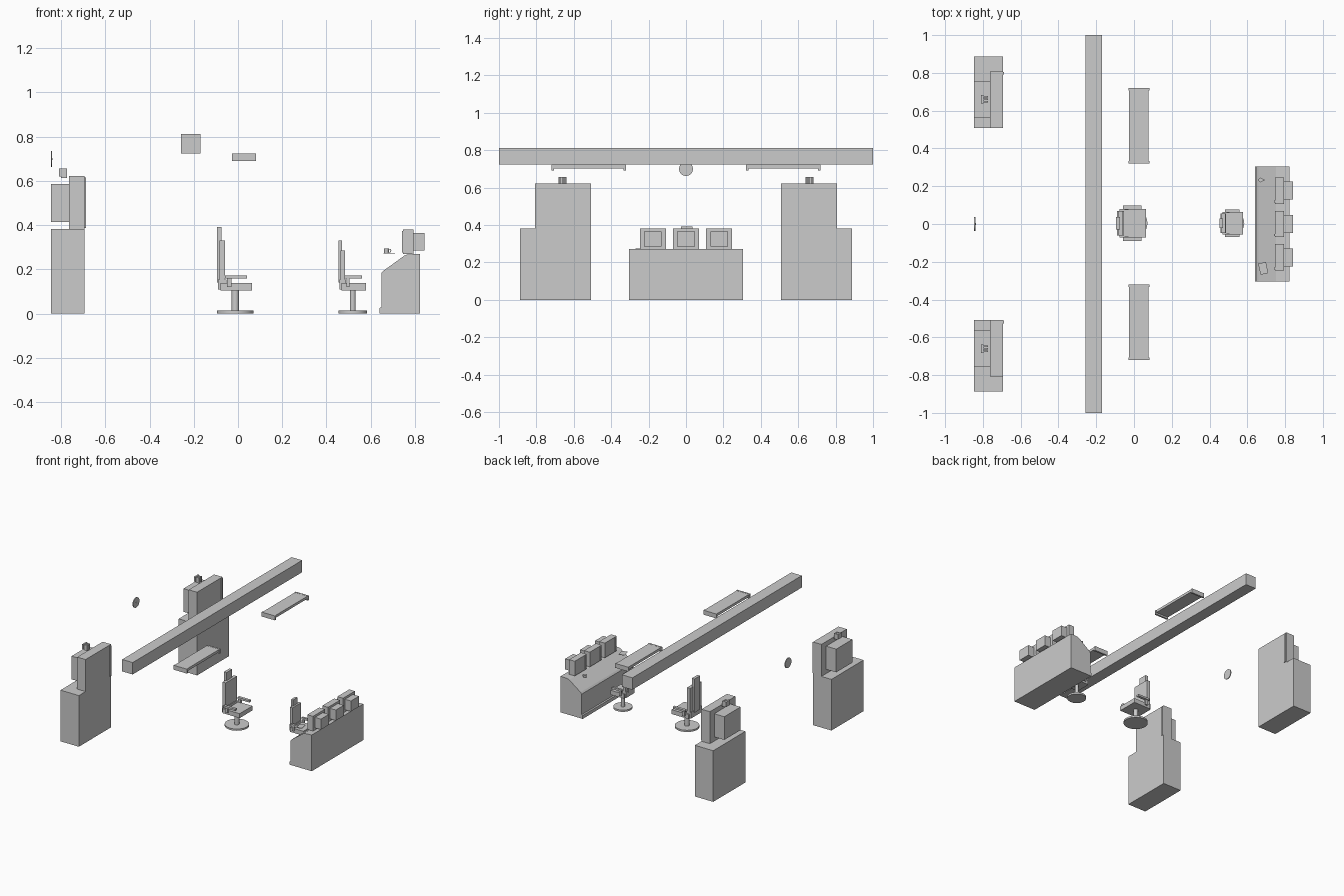
import bpy, bmesh, math
from mathutils import Matrix

if "Cube" in bpy.data.objects:
    bpy.data.objects.remove(bpy.data.objects["Cube"])


def finish(name, bm):
    bmesh.ops.recalc_face_normals(bm, faces=bm.faces)
    mesh = bpy.data.meshes.new(name)
    bm.to_mesh(mesh)
    bm.free()
    ob = bpy.data.objects.new(name, mesh)
    bpy.context.collection.objects.link(ob)
    return ob


def box(name, x, y, z):
    """Box from (min, max) ranges."""
    bm = bmesh.new()
    bmesh.ops.create_cube(bm, size=1)
    for v in bm.verts:
        v.co = [r[0] + (c + 0.5) * (r[1] - r[0]) for r, c in zip((x, y, z), v.co)]
    return finish(name, bm)


def cylinder(name, centre, r, depth, axis='Z', r2=None, sides=24):
    bm = bmesh.new()
    turn = Matrix.Rotation(math.pi / 2, 4, 'Y') if axis == 'X' else Matrix()
    bmesh.ops.create_cone(bm, cap_ends=True, segments=sides, radius1=r,
                          radius2=r if r2 is None else r2, depth=depth,
                          matrix=Matrix.Translation(centre) @ turn)
    ob = finish(name, bm)
    bpy.ops.object.select_all(action='DESELECT')
    bpy.context.view_layer.objects.active = ob
    ob.select_set(True)
    bpy.ops.object.shade_smooth_by_angle()
    return ob


def extrude_y(name, profile, y0, y1):
    """Side profile in x, z swept along y."""
    bm = bmesh.new()
    face = bm.faces.new([bm.verts.new((x, y0, z)) for x, z in profile])
    res = bmesh.ops.extrude_face_region(bm, geom=[face])
    for v in res['geom']:
        if isinstance(v, bmesh.types.BMVert):
            v.co.y = y1
    return finish(name, bm)


def span(a, b, s):
    return sorted((a * s, b * s))


# Ceiling beam
box("ceiling_beam", (-0.257, -0.17), (-1, 1), (0.723, 0.812))

# Ceiling lamps, cabinets and large monitors on both sides
for side, s in (("left", -1), ("right", 1)):
    box(f"lamp_body_{side}", (-0.026, 0.078), span(0.332, 0.712, s), (0.703, 0.722))
    for i, (a, b) in enumerate(((0.32, 0.333), (0.707, 0.72))):
        box(f"lamp_end_{side}_{i}", (-0.028, 0.081), span(a, b, s), (0.69, 0.723))

    box(f"cabinet_{side}", (-0.846, -0.694), span(0.508, 0.887, s), (0, 0.382))
    box(f"large_monitor_front_{side}", (-0.763, -0.694), span(0.508, 0.808, s), (0.382, 0.621))
    box(f"large_monitor_back_{side}", (-0.846, -0.763), span(0.565, 0.756, s), (0.413, 0.586))
    y = 0.80 if s > 0 else -0.518
    box(f"large_monitor_strip_{side}", (-0.70, -0.688), (y - 0.009, y + 0.006), (0.388, 0.616))

    # Small pronged fitting above the monitor
    c = 0.66 * s
    box(f"fitting_bar_{side}", (-0.81, -0.798), (c - 0.022, c + 0.022), (0.62, 0.657))
    for i in (-1, 0, 1):
        p = c + i * 0.013
        box(f"fitting_prong_{side}_{i + 1}", (-0.80, -0.773), (p - 0.004, p + 0.004), (0.614, 0.655))

# Wall clock
cylinder("clock", (-0.843, 0, 0.699), 0.037, 0.006, 'X', sides=32)
cylinder("clock_hub", (-0.839, 0, 0.699), 0.004, 0.003, 'X', sides=12)


def chair(name, cx, k, top):
    """Swivel chair facing +x; k scales the plan, top is the height of the back."""
    cy = 0.004

    def part(label, x, y, z):
        box(f"{name}_{label}", [cx + v * k for v in x], [cy + v * k for v in y], z)

    cylinder(f"{name}_base", (cx, cy, 0.0065), 0.083 * k, 0.013, sides=32)
    cylinder(f"{name}_post", (cx, cy, 0.06), 0.017 * k, 0.095, sides=16)
    part("seat", (-0.066, 0.076), (-0.076, 0.076), (0.105, 0.138))
    part("seat_rear", (-0.078, -0.04), (-0.065, 0.065), (0.108, 0.154))
    part("back_spine", (-0.084, -0.062), (-0.032, 0.032), (0.14, top))
    part("back_cushion", (-0.072, -0.046), (-0.066, 0.066), (0.152, 0.14 + (top - 0.14) * 0.76))
    for s in (-1, 1):
        part(f"armrest_{s + 1}", (-0.047, 0.052), span(0.073, 0.094, s), (0.158, 0.172))
        part(f"arm_support_{s + 1}", (-0.038, -0.018), span(0.07, 0.086, s), (0.12, 0.16))


chair("main_chair", -0.012, 1.0, 0.392)
chair("desk_chair", 0.519, 0.78, 0.33)

# Control desk
extrude_y("control_desk", [(0.64, 0), (0.64, 0.025), (0.648, 0.03), (0.648, 0.183),
                           (0.658, 0.194), (0.752, 0.262), (0.765, 0.267), (0.822, 0.27), (0.822, 0)],
          -0.304, 0.305)

# Three desk monitors
for i in range(3):
    c = (i - 1) * 0.177
    box(f"desk_monitor_{i}", (0.746, 0.793), (c - 0.07, c + 0.07), (0.27, 0.38))
    box(f"desk_monitor_back_{i}", (0.79, 0.842), (c - 0.047, c + 0.047), (0.285, 0.364))
    box(f"desk_monitor_strip_{i}", (0.742, 0.75), (c - 0.064, c - 0.052), (0.276, 0.374))

# Cup with handle
cylinder("cup", (0.671, 0.233, 0.284), 0.010, 0.022, r2=0.012, sides=16)
bpy.ops.mesh.primitive_torus_add(location=(0.684, 0.233, 0.284), rotation=(math.pi / 2, 0, 0),
                                 major_radius=0.007, minor_radius=0.0018,
                                 major_segments=14, minor_segments=6)
bpy.context.object.name = "cup_handle"

# Loose paper on the desk
paper = box("paper", (-0.021, 0.021), (-0.03, 0.03), (0, 0.003))
paper.location = (0.684, -0.235, 0.271)
paper.rotation_euler.z = math.radians(12)
